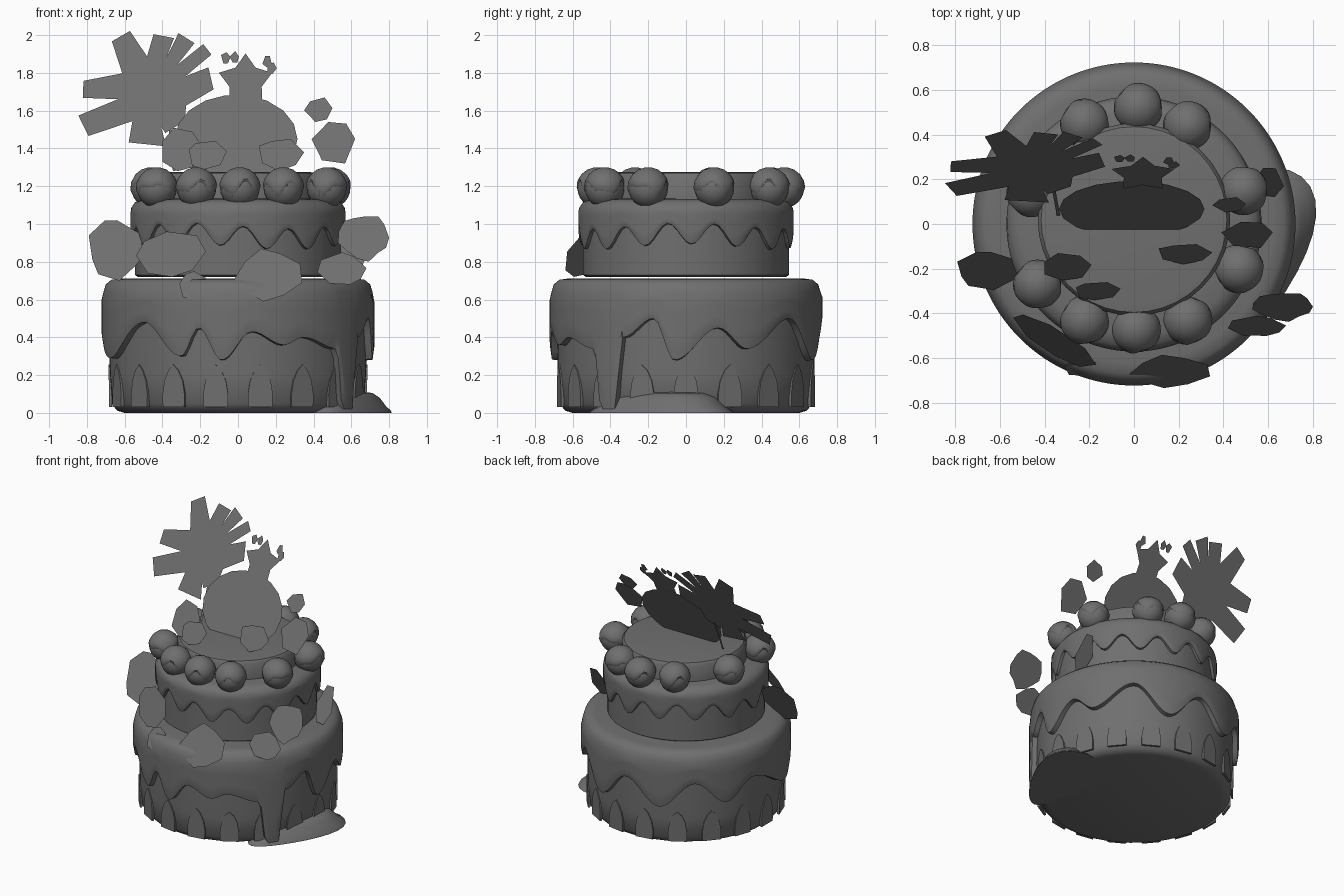
import bpy, bmesh, math, random
from mathutils import Vector

if "Cube" in bpy.data.objects:
    bpy.data.objects.remove(bpy.data.objects["Cube"])

random.seed(4)
grey = bpy.data.materials.new("dark_grey")
grey.diffuse_color = (0.16, 0.16, 0.16, 1)
grey.use_nodes = True
grey.node_tree.nodes["Principled BSDF"].inputs["Base Color"].default_value = grey.diffuse_color


def add(name, verts, faces, smooth=True):
    me = bpy.data.meshes.new(name)
    me.from_pydata(verts, [], faces)
    if smooth:
        bm = bmesh.new()
        bm.from_mesh(me)
        bmesh.ops.recalc_face_normals(bm, faces=bm.faces)
        bm.to_mesh(me)
        bm.free()
        for p in me.polygons:
            p.use_smooth = True
        me.set_sharp_from_angle(angle=math.radians(40))
    me.materials.append(grey)
    ob = bpy.data.objects.new(name, me)
    bpy.context.collection.objects.link(ob)
    return ob


def rings(name, rows, cap_end=True):
    """Skin a list of closed rings."""
    n = len(rows[0])
    verts = [v for row in rows for v in row]
    faces = [(i * n + j, i * n + (j + 1) % n, (i + 1) * n + (j + 1) % n, (i + 1) * n + j)
             for i in range(len(rows) - 1) for j in range(n)]
    faces.append(tuple(range(n)))
    if cap_end:
        faces.append(tuple(range((len(rows) - 1) * n, len(rows) * n)))
    return add(name, verts, faces)


def polar(r, deg, z, c=(0, 0)):
    """Angle runs from the front (-y) towards +x."""
    t = math.radians(deg)
    return (c[0] + r * math.sin(t), c[1] - r * math.cos(t), z)


def lathe(name, profile, n=40, c=(0, 0)):
    return rings(name, [[polar(r, 360 * j / n, z, c) for j in range(n)] for r, z in profile])


def drape(name, top, edge, radius, lip, n, c=(0, 0), steps=6):
    """Icing shell: fixed top profile, sides down to a wavy edge, folded-in lip."""
    degs = [360 * j / n for j in range(n)]
    rows = [[polar(r, d, z, c) for d in degs] for r, z in top]
    z0 = top[-1][1]
    for k in range(1, steps + 1):
        row = []
        for d in degs:
            z = z0 + (edge(d) - z0) * k / steps
            row.append(polar(radius(z) - (0.008 if k == steps else 0), d, z, c))
        rows.append(row)
    rows.append([polar(radius(edge(d)) - lip, d, edge(d) - 0.004, c) for d in degs])
    return rings(name, rows, False)


# lower tier
lathe("lower_cake", [(0.60, 0), (0.64, 0.012), (0.67, 0.05), (0.68, 0.2), (0.68, 0.6), (0.6, 0.68)], 48)

# lower icing: (angle, edge height), with one long run reaching the ground
drips = [(-71, .29), (-44, .48), (-25, .30), (-17, .45), (-7, .28), (6, .43), (20, .36), (29, .40),
         (47, .34), (51, .02), (58, .02), (62, .40), (76, .50), (85, .28), (104, .45),
         (117, .34), (140, .50), (160, .28), (180, .48), (200, .30), (220, .48), (238, .32),
         (255, .46), (289, .29)]


def lower_edge(d):
    if d > 289:
        d -= 360
    for (a, p), (b, q) in zip(drips, drips[1:]):
        if a <= d <= b:
            return p + (q - p) * (1 - math.cos(math.pi * (d - a) / (b - a))) / 2
    return 0.3


drape("lower_icing", [(0.3, 0.71), (0.62, 0.712), (0.67, 0.705), (0.70, 0.68), (0.712, 0.64)],
      lower_edge, lambda z: 0.722, 0.05, 180)

# spilled icing on the ground, wider towards the back
mid = Vector((0.56, -0.1))
spill = []
for k in range(28):
    s, co = math.sin(math.tau * k / 28), math.cos(math.tau * k / 28)
    spill.append(Vector((0.55 + 0.08 * s + (0.22 + 0.08 * s) * co, -0.13 + 0.38 * s)))
rings("icing_spill", [[tuple(mid + (p - mid) * f) + (z,) for p in spill] for f, z in
                      ((1, 0), (0.98, .012), (0.88, .035), (0.75, .08), (0.6, .105), (0.3, .115))])

# pointed petals around the lower tier
half = [(0.065, 0.03), (0.066, 0.10), (0.055, 0.17), (0.03, 0.225), (0, 0.255)]
shape = half + [(-x, z) for x, z in half[-2::-1]]
n = len(shape)
for i in range(18):
    a = 10 + 20 * i
    verts = [polar(r, a + math.degrees(x / 0.68), z) for r in (0.686, 0.67) for x, z in shape]
    add("petal", verts, [tuple(range(n))] + [(j, (j + 1) % n, (j + 1) % n + n, j + n) for j in range(n)])

# upper tier, its icing and the raised top
lathe("upper_cake", [(0.53, 0.72), (0.545, 0.73), (0.545, 1.05), (0.5, 1.10)], 40)
drape("upper_icing", [(0.40, 1.135), (0.50, 1.13), (0.545, 1.115), (0.565, 1.085)],
      lambda d: 0.935 - 0.055 * math.cos(math.radians((d - 93) * 14)) - 0.015 * math.sin(math.radians(3 * d)),
      lambda z: 0.57, 0.035, 140)
lathe("top_disc", [(0.43, 1.12), (0.43, 1.25), (0.415, 1.27), (0.38, 1.275)], 40, (0, 0.02))

# cream balls with dripping caps
balls = [(-.22, .45), (.02, .52), (.24, .44), (.49, .15), (.47, -.20), (.24, -.43), (.01, -.47),
         (-.22, -.43), (-.43, -.27), (-.46, .14)]
R, ZC = 0.105, 1.19
S = R + 0.006
for i, c in enumerate(balls):
    lathe("ball", [(R * math.sin(math.pi * k / 12), ZC - R * math.cos(math.pi * k / 12))
                   for k in range(1, 12)], 20, c)
    drape("ball_cap", [(S * math.sin(a), ZC + S * math.cos(a)) for a in (0.15, 0.5, 0.85)],
          lambda d: ZC - 0.01 + 0.03 * math.cos(math.radians(3 * d + 50 * i))
          + 0.02 * math.sin(math.radians(5 * d)),
          lambda z: math.sqrt(max(S * S - (z - ZC) ** 2, 0)), 0.012, 30, c, 3)


def plate(name, pts, y_top, yaw=0.0):
    """Thin cut-out leaning back, given its (x, z) outline."""
    zt = max(p[1] for p in pts)
    xc = sum(p[0] for p in pts) / len(pts)
    ob = add(name, [(x, y_top + 0.53 * (z - zt) + yaw * (x - xc), z) for x, z in pts],
             [tuple(range(len(pts)))], False)
    if ob.data.polygons[0].normal.y > 0:
        ob.data.flip_normals()


def blob(name, x0, x1, z0, z1, sides, y_top, yaw=0.0):
    """Irregular polygon stretched to fill a box."""
    turn = random.random()
    raw = []
    for k in range(sides):
        t = math.tau * (k + turn + random.uniform(-0.2, 0.2)) / sides
        r = random.uniform(0.88, 1.1)
        raw.append((r * math.cos(t), r * math.sin(t)))
    lx, hx = min(p[0] for p in raw), max(p[0] for p in raw)
    lz, hz = min(p[1] for p in raw), max(p[1] for p in raw)
    plate(name, [(x0 + (x1 - x0) * (x - lx) / (hx - lx), z0 + (z1 - z0) * (z - lz) / (hz - lz))
                 for x, z in raw], y_top, yaw)


def polar_xz(c, r, deg, side=0.0):
    t = math.radians(deg)
    return (c[0] + r * math.cos(t) - side * math.sin(t), c[1] + r * math.sin(t) + side * math.cos(t))


# large flower: square-ended petals (angle, length, half width) with notches between
petals = [(-96, .28, .10), (-58, .22, .06), (13, .315, .06), (38, .365, .035), (58, .335, .05),
          (79, .30, .055), (120, .34, .055), (178, .37, .045), (206, .41, .06)]
core, outline = (-0.45, 1.70), []
for i, (a, length, w) in enumerate(petals):
    b = petals[(i + 1) % len(petals)][0]
    b += 360 if b < a else 0
    outline += [polar_xz(core, length, a, -w), polar_xz(core, length, a, w),
                polar_xz(core, 0.19, (a + b) / 2)]
plate("flower", outline, 0.42)
plate("flower_stem", [(-.37, 1.54), (-.355, 1.54), (-.33, 1.28), (-.345, 1.28)], 0.175)

# round topper with a star and sparkles
plate("topper", [(-0.01 + 0.325 * math.cos(math.tau * k / 18), 1.45 + 0.235 * math.sin(math.tau * k / 18))
                 for k in range(18)], 0.19)
plate("star", [polar_xz((0.04, 1.755), 0.09 if k % 2 else 0.148, 90 + 36 * k) for k in range(10)], 0.30)
for x, z in ((-.065, 1.88), (-.02, 1.885), (.155, 1.86), (.18, 1.825)):
    blob("sparkle", x - .025, x + .025, z - .03, z + .03, 5, 0.16 + 0.53 * (z - 1.6))

# leaves: left, right, bottom, top, sides, y of the top edge
for leaf in ((-.40, -.19, 1.28, 1.51, 7, -.13), (-.26, -.06, 1.29, 1.44, 7, -.26),
             (.11, .35, 1.28, 1.45, 7, -.09), (.35, .50, 1.54, 1.67, 6, .12),
             (.39, .62, 1.32, 1.54, 6, .01), (-.31, -.17, .60, .75, 7, -.60),
             (.42, .68, .68, .85, 8, -.41), (.53, .67, .72, .96, 6, .25)):
    blob("leaf", *leaf)

# blossoms lower down
for blossom in ((-.79, -.50, .70, 1.02, 9, -.125, 0), (-.54, -.17, .72, .96, 8, -.46, -.6),
                (-.02, .34, .59, .87, 9, -.585, 0), (.53, .80, .80, 1.04, 13, -.31, 0)):
    blob("blossom", *blossom)
